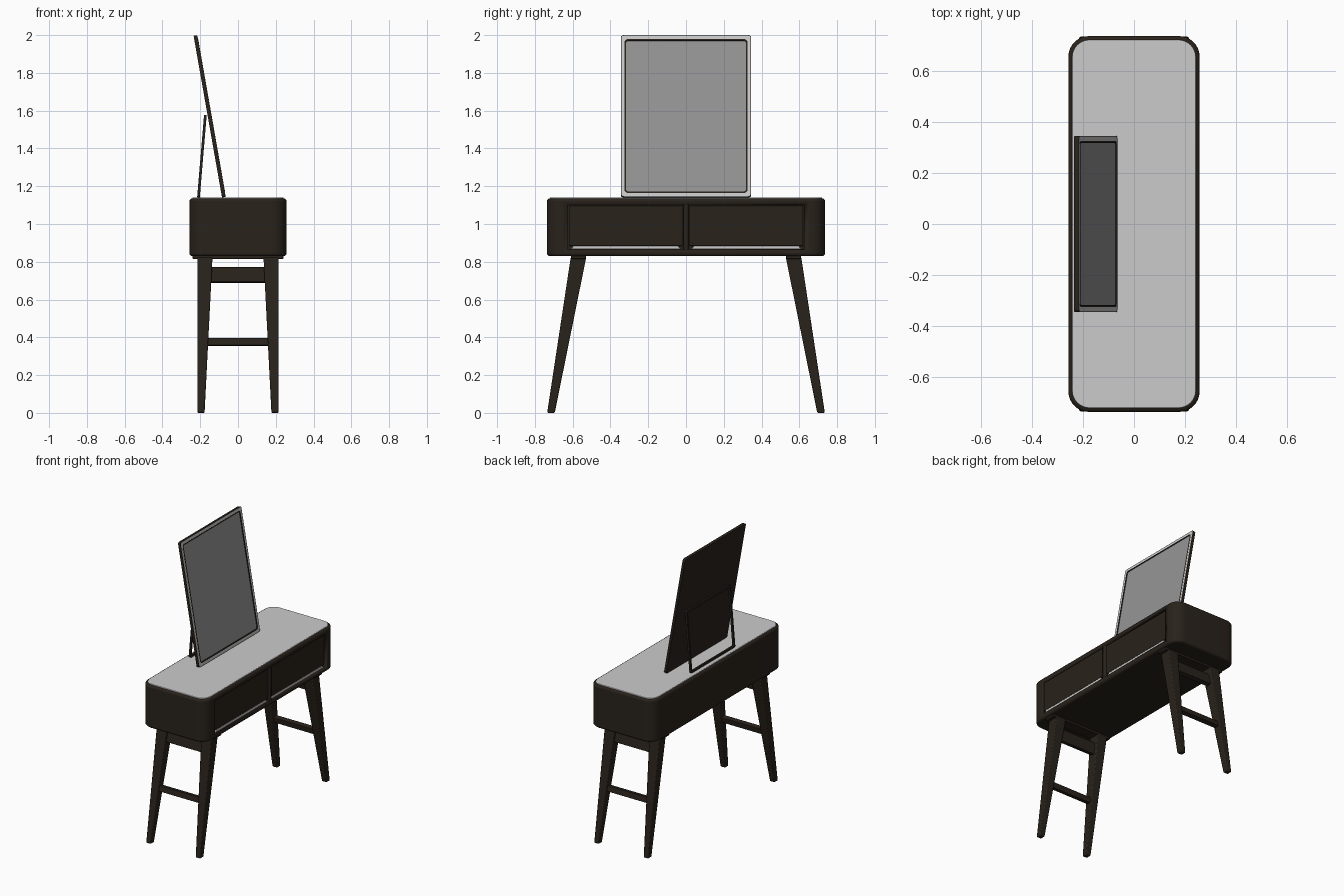
import bpy, bmesh, math
from mathutils import Matrix

if "Cube" in bpy.data.objects:
    bpy.data.objects.remove(bpy.data.objects["Cube"])


def material(name, col):
    m = bpy.data.materials.new(name)
    m.diffuse_color = (*col, 1)
    m.use_nodes = True
    m.node_tree.nodes["Principled BSDF"].inputs["Base Color"].default_value = m.diffuse_color
    return m


WOOD = material("dark_wood", (0.022, 0.016, 0.011))
GLASS = material("mirror_grey", (0.3, 0.3, 0.3))
# sends flat (u, v, w) to (y, z, x) so that panels face +x
FACE_X = Matrix(((0, 0, 1, 0), (1, 0, 0, 0), (0, 1, 0, 0), (0, 0, 0, 1)))


def rounded(w, h, r, n=8):
    """Outline of a rounded rectangle centred on the origin."""
    pts = []
    for k, (sx, sy) in enumerate(((1, 1), (-1, 1), (-1, -1), (1, -1))):
        for i in range(n + 1):
            a = math.pi / 2 * (k + i / n)
            pts.append((sx * (w / 2 - r) + r * math.cos(a), sy * (h / 2 - r) + r * math.sin(a)))
    return pts


def finish(name, bm, mat, matrix=Matrix(), bevel=0.0, segs=3):
    bmesh.ops.recalc_face_normals(bm, faces=bm.faces[:])
    me = bpy.data.meshes.new(name)
    bm.to_mesh(me)
    bm.free()
    me.transform(matrix)
    ob = bpy.data.objects.new(name, me)
    bpy.context.collection.objects.link(ob)
    if mat:
        me.materials.append(mat)
    if bevel:
        b = ob.modifiers.new("bevel", "BEVEL")
        b.width, b.segments = bevel, segs
        b.limit_method, b.angle_limit = "ANGLE", math.radians(40)
    bpy.ops.object.select_all(action="DESELECT")
    ob.select_set(True)
    bpy.context.view_layer.objects.active = ob
    bpy.ops.object.shade_smooth_by_angle(angle=math.radians(30))
    return ob


def slab(name, outline, w0, w1, mat=None, hole=None, **kw):
    """Extrude an outline from w0 to w1, optionally as a ring with a hole."""
    bm = bmesh.new()
    loops = [[bm.verts.new((u, v, w)) for u, v in o]
             for o, w in (((outline, w0), (outline, w1)) if not hole else
                          ((outline, w0), (outline, w1), (hole, w1), (hole, w0)))]
    n = len(outline)
    pairs = list(zip(loops, loops[1:] + loops[:1])) if hole else [loops]
    for a, b in pairs:
        for i in range(n):
            j = (i + 1) % n
            bm.faces.new((a[i], a[j], b[j], b[i]))
    if not hole:
        bm.faces.new(loops[0])
        bm.faces.new(loops[1])
    return finish(name, bm, mat, **kw)


def box(name, x, y, z, mat=None, matrix=Matrix(), bevel=0.0):
    bm = bmesh.new()
    bmesh.ops.create_cube(bm, size=1)
    for v in bm.verts:
        v.co = [lo + (c + 0.5) * (hi - lo) for c, (lo, hi) in zip(v.co, (x, y, z))]
    return finish(name, bm, mat, matrix, bevel, 2)


# cabinet with a shallow recess per drawer
cabinet = slab("cabinet", rounded(0.514, 1.472, 0.08), 0.83, 1.135, WOOD, bevel=0.014)
slab("top_panel", rounded(0.484, 1.442, 0.068), 1.12, 1.141, bevel=0.004)
for s, side in ((-1, "left"), (1, "right")):
    y0, y1 = sorted((s * 0.012, s * 0.626))
    cut = box(side + "_drawer_cutter", (0.235, 0.3), (y0, y1), (0.864, 1.103))
    cut.hide_render = True
    cut.hide_viewport = True
    cut.display_type = "WIRE"
    m = cabinet.modifiers.new("recess", "BOOLEAN")
    m.operation, m.object, m.solver = "DIFFERENCE", cut, "EXACT"
    # drawer front stops above the finger groove
    box(side + "_drawer_front", (0.23, 0.25), (y0 + 0.006, y1 - 0.006), (0.884, 1.097), WOOD, bevel=0.002)
    # pale pull strip with slanted ends
    c, h = (y0 + y1) / 2, 0.29
    pull = [(c - h, 0.867), (c + h, 0.867), (c + h - 0.012, 0.883), (c - h + 0.012, 0.883)]
    slab(side + "_drawer_pull", pull, 0.232, 0.25, matrix=FACE_X)

# legs, bearers and rails at each end
TILT = math.atan2(0.147, 0.82)
for sy, end in ((-1, "left"), (1, "right")):
    box(end + "_bearer", (-0.24, 0.24), sorted((sy * 0.53, sy * 0.608)), (0.815, 0.834), WOOD, bevel=0.003)
    for sx, pos in ((-1, "back"), (1, "front")):
        bm = bmesh.new()
        bmesh.ops.create_cube(bm, size=1)
        for v in bm.verts:
            top = v.co.z > 0
            xi, yi, yo = (0.135, 0.528, 0.61) if top else (0.177, 0.695, 0.735)
            v.co = (sx * (0.215 if v.co.x > 0 else xi), sy * (yo if v.co.y > 0 else yi), 0.825 if top else 0)
        finish(f"{end}_{pos}_leg", bm, WOOD, bevel=0.006, segs=2)
    for zc, hz, label in ((0.73, 0.04, "upper"), (0.375, 0.02, "lower")):
        yc = sy * (0.715 - 0.146 * zc / 0.825)
        mat = Matrix.Translation((0, yc, zc)) @ Matrix.Rotation(sy * TILT, 4, "X")
        box(f"{end}_{label}_rail", (-0.165, 0.165), (-0.017, 0.017), (-hz, hz), WOOD, mat, 0.003)

# leaning mirror: dark tray, pale face frame, dark inner rim, glass
lean = Matrix.Translation((-0.15, 0, 1.57)) @ Matrix.Rotation(-0.174, 4, "Y") @ FACE_X
outer, inner = rounded(0.69, 0.869, 0.014), rounded(0.652, 0.826, 0.018)
slab("mirror_back", outer, -0.010, 0.004, WOOD, matrix=lean)
slab("mirror_rim_side", outer, 0.004, 0.009, WOOD, hole=rounded(0.684, 0.863, 0.012), matrix=lean)
slab("mirror_face_frame", rounded(0.684, 0.863, 0.012), 0.003, 0.010, hole=inner, matrix=lean)
slab("mirror_inner_rim", inner, 0.003, 0.011, WOOD, hole=rounded(0.636, 0.81, 0.012), matrix=lean)
slab("mirror_glass", rounded(0.637, 0.811, 0.012), 0.002, 0.007, GLASS, matrix=lean)

# rectangular wire stand behind the mirror
prop = Matrix.Translation((-0.191, 0, 1.359)) @ Matrix.Rotation(0.084, 4, "Y") @ FACE_X
slab("mirror_stand", rounded(0.5, 0.437, 0.012), -0.007, 0.007, WOOD,
     hole=rounded(0.472, 0.409, 0.006), matrix=prop)
